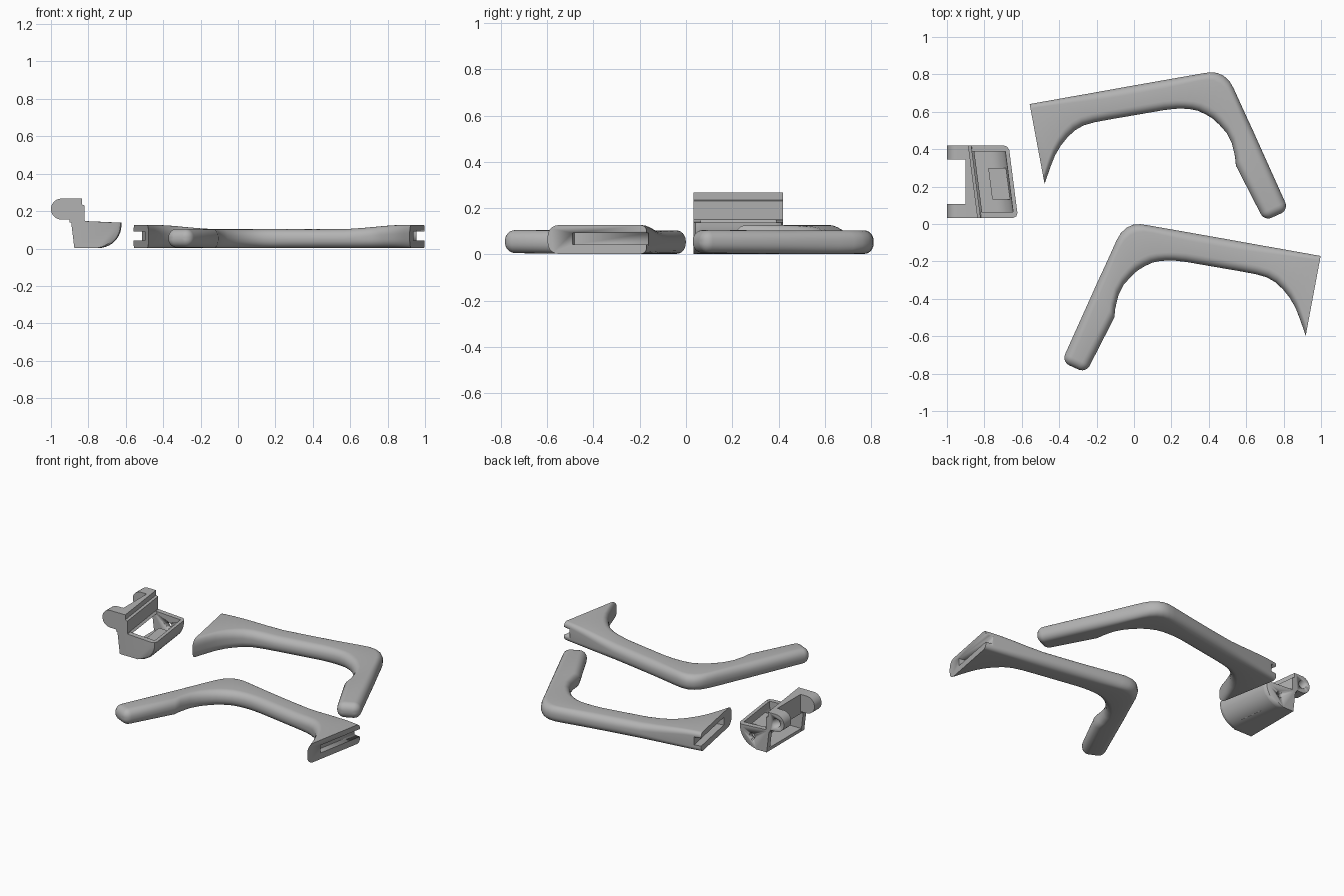
import bpy, bmesh, math
from mathutils import Vector

if "Cube" in bpy.data.objects:
    bpy.data.objects.remove(bpy.data.objects["Cube"])

grey = bpy.data.materials.new("plain_grey")
grey.diffuse_color = (0.45, 0.45, 0.45, 1)
grey.use_nodes = True
grey.node_tree.nodes["Principled BSDF"].inputs["Base Color"].default_value = grey.diffuse_color


def loft(name, rings, smooth=35):
    """Skin a list of closed rings and cap both ends."""
    bm = bmesh.new()
    vs = [[bm.verts.new(p) for p in r] for r in rings]
    n = len(vs[0])
    for a, b in zip(vs, vs[1:]):
        for i in range(n):
            j = (i + 1) % n
            bm.faces.new((a[i], a[j], b[j], b[i]))
    bm.faces.new(vs[0])
    bm.faces.new(vs[-1])
    bmesh.ops.recalc_face_normals(bm, faces=bm.faces)
    me = bpy.data.meshes.new(name)
    bm.to_mesh(me)
    bm.free()
    me.materials.append(grey)
    ob = bpy.data.objects.new(name, me)
    bpy.context.collection.objects.link(ob)
    bpy.ops.object.select_all(action='DESELECT')
    ob.select_set(True)
    bpy.context.view_layer.objects.active = ob
    bpy.ops.object.shade_smooth_by_angle(angle=math.radians(smooth))
    return ob


def cut(target, cutter):
    m = target.modifiers.new("cut", 'BOOLEAN')
    m.operation, m.object, m.solver = 'DIFFERENCE', cutter, 'EXACT'
    cutter.hide_render = True
    cutter.display_type = 'WIRE'
    bpy.context.view_layer.objects.active = target
    bpy.ops.object.modifier_apply(modifier=m.name)
    bpy.data.objects.remove(cutter)


def section(o, i, z0, z1, ro=0.045, ri=0.045, seg=6):
    """Rounded cross-section standing between an outer and an inner plan point."""
    o, i = Vector(o), Vector(i)
    w = (i - o).length
    d = (i - o) / w
    pts = []
    for k, (cx, r, cz) in enumerate([(w - ri, ri, z1 - ri), (ro, ro, z1 - ro),
                                     (ro, ro, z0 + ro), (w - ri, ri, z0 + ri)]):
        for s in range(seg + 1):
            a = math.pi / 2 * (k + s / seg)
            p = o + d * (cx + r * math.cos(a))
            pts.append((p.x, p.y, cz + r * math.sin(a)))
    return pts


# matching outer / inner plan points from the grip up and along to the flared end
stations = [
    ((-0.215, -0.355), (-0.105, -0.50)), ((-0.195, -0.31), (-0.10, -0.45)),
    ((-0.16, -0.235), (-0.083, -0.38)), ((-0.12, -0.147), (-0.055, -0.325)),
    ((-0.092, -0.085), (-0.015, -0.28)), ((-0.07, -0.048), (0.02, -0.248)),
    ((-0.04, -0.02), (0.06, -0.224)), ((-0.005, -0.004), (0.10, -0.206)),
    ((0.035, -0.001), (0.14, -0.198)), ((0.08, -0.008), (0.18, -0.195)),
    ((0.16, -0.022), (0.22, -0.196)), ((0.28, -0.043), (0.28, -0.203)),
    ((0.45, -0.073), (0.43, -0.229)), ((0.60, -0.10), (0.57, -0.253)),
    ((0.70, -0.118), (0.65, -0.268)), ((0.77, -0.13), (0.71, -0.285)),
    ((0.83, -0.141), (0.757, -0.312)), ((0.875, -0.149), (0.797, -0.35)),
    ((0.915, -0.156), (0.833, -0.395)), ((0.948, -0.162), (0.863, -0.447)),
    ((0.975, -0.167), (0.888, -0.51)), ((0.998, -0.171), (0.918, -0.598)),
]


def arm(name, place):
    rings = []
    d = Vector((0.413, 0.911))
    n = Vector((0.911, -0.413))
    tip = Vector((-0.3870, -0.737))
    R = 0.045
    # rounded grip end
    for s in range(7):
        a = math.pi / 2 * s / 6
        k = R * (1 - math.sin(a))
        base = tip + d * R * (1 - math.cos(a))
        r = max(R - k, 0.002)
        rings.append(section(base + n * k, base + n * (0.145 - k),
                             0.005 + k, 0.105 - k, r, r))
    for o, i in stations:
        t = min(max((o[0] - 0.55) / 0.42, 0), 1)
        h = 0.103 + 0.023 * t * t * (3 - 2 * t)
        rings.append(section(o, i, 0.002, h, 0.045 - 0.02 * t, 0.047))
    ob = loft(name, [[place(*p) for p in r] for r in rings])
    # slot in the flared end, open to the outer edge
    e = Vector((0.183, 0.983))
    out = Vector((0.983, -0.183))
    c = Vector((0.998, -0.171))
    plan = [c + e * u + out * v for u, v in
            [(0.06, -0.045), (0.06, 0.05), (-0.325, 0.05), (-0.325, -0.045)]]
    slot = loft("slot_cutter", [[place(p.x, p.y, z) for p in plan]
                                for z in (0.042, 0.092)])
    cut(ob, slot)


arm("front_arm", lambda x, y, z: (x, y, z))
arm("rear_arm", lambda x, y, z: (0.44 - x, y + 0.812, z))

# ---- small clip: cup, web and two fork prongs ----
Y0, Y1 = 0.033, 0.42


def prism(name, prof, rings, slant=True):
    """Extrude an x-z profile along y; slanted parts lean back toward +y."""
    out = []
    for y, pull in rings:
        t = (y - Y0) / (Y1 - Y0)
        out.append([(x - (0.05 * t if slant and x > -0.86 else 0)
                     - (pull if x > -0.74 else 0), y, z) for x, z in prof])
    return loft(name, out)


def arc(cx, cz, rx, rz, a0, a1, n=10):
    return [(cx + rx * math.cos(math.radians(a0 + (a1 - a0) * k / n)),
             cz + rz * math.sin(math.radians(a0 + (a1 - a0) * k / n)))
            for k in range(n + 1)]


outer = arc(-0.745, 0.125, 0.125, 0.123, 0, -90)
inner = arc(-0.745, 0.125, 0.103, 0.103, -90, 0)
end_profile = [(-0.893, 0.15), (-0.62, 0.138)] + outer + [(-0.875, 0.002)]
shell_profile = [(-0.62, 0.138)] + outer + [(-0.875, 0.002), (-0.875, 0.022)] \
    + inner + [(-0.642, 0.138)]


def hole(x, z, y, r):
    return prism("hole_cutter", arc(x, z, r, r, 0, 345, 23),
                 [(y - 0.06, 0), (y + 0.06, 0)], False)


prism("cup_end_front", end_profile, [(Y0, 0.025), (Y0 + 0.008, 0.008),
                                     (Y0 + 0.025, 0), (Y0 + 0.032, 0)])
back = prism("cup_end_rear", end_profile, [(Y1 - 0.032, 0), (Y1 - 0.025, 0),
                                           (Y1 - 0.008, 0.008), (Y1, 0.025)])
cut(back, hole(-0.77, 0.08, Y1, 0.02))
prism("cup_shell", shell_profile, [(Y0 + 0.025, 0), (Y1 - 0.025, 0)])

# upright web with a stepped top
prism("web", [(-0.90, 0.14), (-0.90, 0.267), (-0.835, 0.267), (-0.835, 0.235),
              (-0.82, 0.23), (-0.82, 0.15), (-0.808, 0.138)], [(Y0, 0), (Y1, 0)])

# rounded fork prongs
prong = [(-0.893, 0.267)] + arc(-0.944, 0.211, 0.056, 0.056, 90, 270, 14) \
    + [(-0.905, 0.155), (-0.893, 0.14)]
prism("prong_front", prong, [(Y0, 0), (Y0 + 0.073, 0)], False)
rear = prism("prong_rear", prong, [(Y1 - 0.075, 0), (Y1, 0)], False)
cut(rear, hole(-0.945, 0.211, Y1, 0.027))

# block seated on the cup floor
prism("inner_block", [(-0.745, 0.01), (-0.745, 0.095), (-0.65, 0.095),
                      (-0.65, 0.05), (-0.70, 0.01)], [(0.13, 0), (0.30, 0)])
